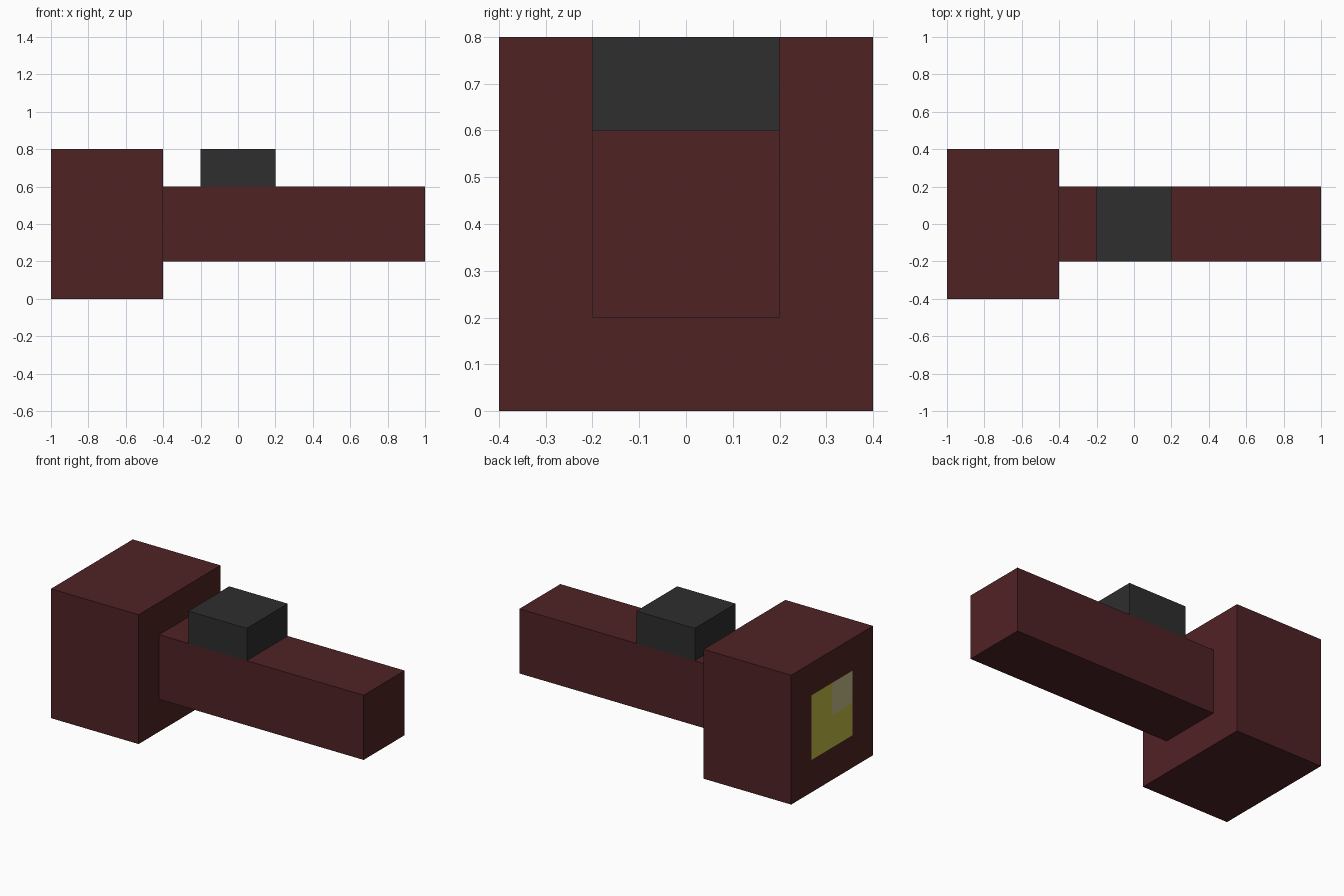
import bpy, bmesh
from mathutils import Vector

if "Cube" in bpy.data.objects:
    bpy.data.objects.remove(bpy.data.objects["Cube"])


def srgb(*c):
    return [((v / 255 + 0.055) / 1.055) ** 2.4 for v in c] + [1.0]


def material(name, *rgb):
    m = bpy.data.materials.new(name)
    m.diffuse_color = srgb(*rgb)
    m.use_nodes = True
    m.node_tree.nodes["Principled BSDF"].inputs["Base Color"].default_value = m.diffuse_color
    return m


red = material("dark_red", 80, 34, 36)
grey = material("charcoal", 46, 46, 46)
yellow = material("lens_yellow", 190, 186, 66)
pale = material("lens_highlight", 193, 186, 134)


def box(name, lo, hi, mats, cuts=(), rule=None):
    """Box between two corners, optionally sliced by planes and coloured by a rule."""
    lo, hi = Vector(lo), Vector(hi)
    bm = bmesh.new()
    bmesh.ops.create_cube(bm, size=1)
    for v in bm.verts:
        v.co = Vector(a * b for a, b in zip(v.co, hi - lo)) + (lo + hi) / 2
    for axis, pos in cuts:
        n = Vector((0, 0, 0))
        n[axis] = 1
        bmesh.ops.bisect_plane(bm, geom=bm.verts[:] + bm.edges[:] + bm.faces[:],
                               plane_co=n * pos, plane_no=n)
    bm.normal_update()
    if rule:
        for f in bm.faces:
            f.material_index = rule(f.calc_center_median(), f.normal)
    me = bpy.data.meshes.new(name)
    bm.to_mesh(me)
    bm.free()
    for m in mats:
        me.materials.append(m)
    ob = bpy.data.objects.new(name, me)
    bpy.context.collection.objects.link(ob)
    return ob


# Square lens on the left end, with a pale highlight in its upper front quarter
def lens_rule(c, n):
    if n.x > -0.9 or abs(c.y) > 0.2 or not 0.2 < c.z < 0.6:
        return 0
    return 2 if c.y < 0 and c.z > 0.4 else 1


# Head block
box("head", (-1, -0.4, 0), (-0.4, 0.4, 0.8), [red, yellow, pale],
    [(1, -0.2), (1, 0), (1, 0.2), (2, 0.2), (2, 0.4), (2, 0.6)], lens_rule)
# Long handle
box("handle", (-0.4, -0.2, 0.2), (1, 0.2, 0.6), [red])
# Switch on top of the handle
box("switch", (-0.2, -0.2, 0.6), (0.2, 0.2, 0.8), [grey])
